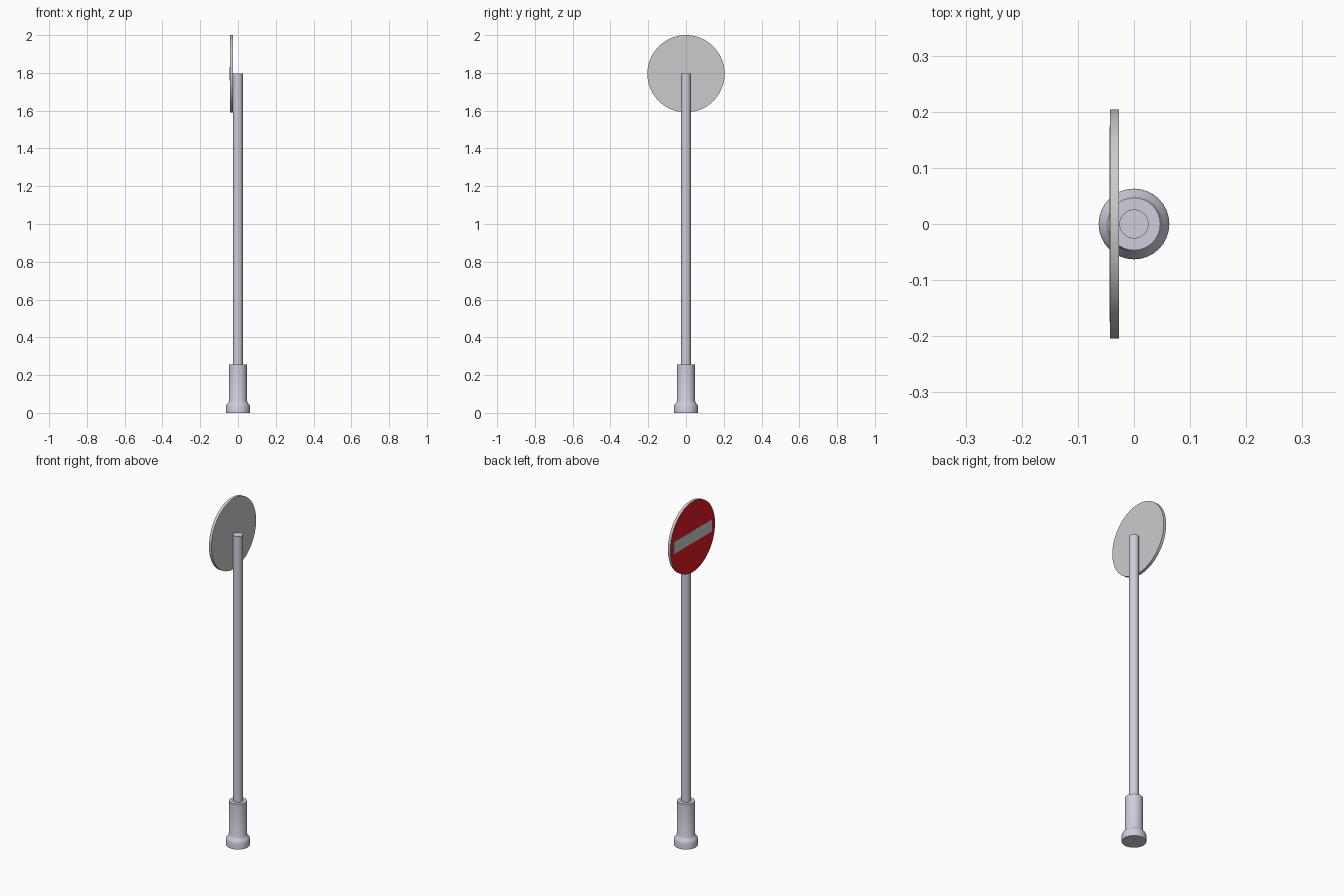
import bpy, bmesh, math
from mathutils import Matrix

if "Cube" in bpy.data.objects:
    bpy.data.objects.remove(bpy.data.objects["Cube"])


def material(name, rgb):
    m = bpy.data.materials.new(name)
    m.diffuse_color = (*rgb, 1)
    m.use_nodes = True
    m.node_tree.nodes["Principled BSDF"].inputs["Base Color"].default_value = m.diffuse_color
    return m


steel = material("steel", (0.62, 0.62, 0.71))
red = material("red", (0.75, 0.01, 0.02))
grey = material("grey", (0.65, 0.65, 0.65))


def finish(name, bm, mats):
    bmesh.ops.recalc_face_normals(bm, faces=bm.faces)
    me = bpy.data.meshes.new(name)
    bm.to_mesh(me)
    bm.free()
    for m in mats:
        me.materials.append(m)
    ob = bpy.data.objects.new(name, me)
    bpy.context.collection.objects.link(ob)
    bpy.ops.object.select_all(action='DESELECT')
    ob.select_set(True)
    bpy.context.view_layer.objects.active = ob
    bpy.ops.object.shade_smooth_by_angle(angle=math.radians(35))
    return ob


def lathe(name, profile, mat, n=32):
    bm = bmesh.new()
    vs = [bm.verts.new((r, 0, z)) for r, z in profile]
    edges = [bm.edges.new(p) for p in zip(vs, vs[1:])]
    bmesh.ops.spin(bm, geom=vs + edges, axis=(0, 0, 1), cent=(0, 0, 0),
                   angle=math.tau, steps=n)
    bmesh.ops.remove_doubles(bm, verts=bm.verts, dist=1e-5)
    return finish(name, bm, [mat])


# Flanged base socket and pole
lathe("base_socket", [(0, 0), (0.063, 0), (0.063, 0.036), (0.06, 0.044),
                      (0.052, 0.053), (0.047, 0.064), (0.047, 0.255), (0, 0.255)], steel)
lathe("pole", [(0, 0.25), (0.026, 0.25), (0.026, 1.797), (0, 1.797)], steel)

# Round sign plate, red on its front (-x) side
bm = bmesh.new()
bmesh.ops.create_cone(bm, cap_ends=True, segments=64, radius1=0.2045, radius2=0.2045,
                      depth=0.016,
                      matrix=Matrix.Translation((-0.035, 0, 1.7955)) @ Matrix.Rotation(math.pi / 2, 4, 'Y'))
for f in bm.faces:
    if len(f.verts) > 4 and f.calc_center_median().x < -0.035:
        f.material_index = 1
finish("sign_plate", bm, [grey, red])

# Pale horizontal bar on the red face
bm = bmesh.new()
bmesh.ops.create_cube(bm, size=1, matrix=Matrix.Translation((-0.043, 0, 1.7955))
                      @ Matrix.Diagonal((0.002, 0.35, 0.07, 1)))
finish("sign_bar", bm, [grey])
